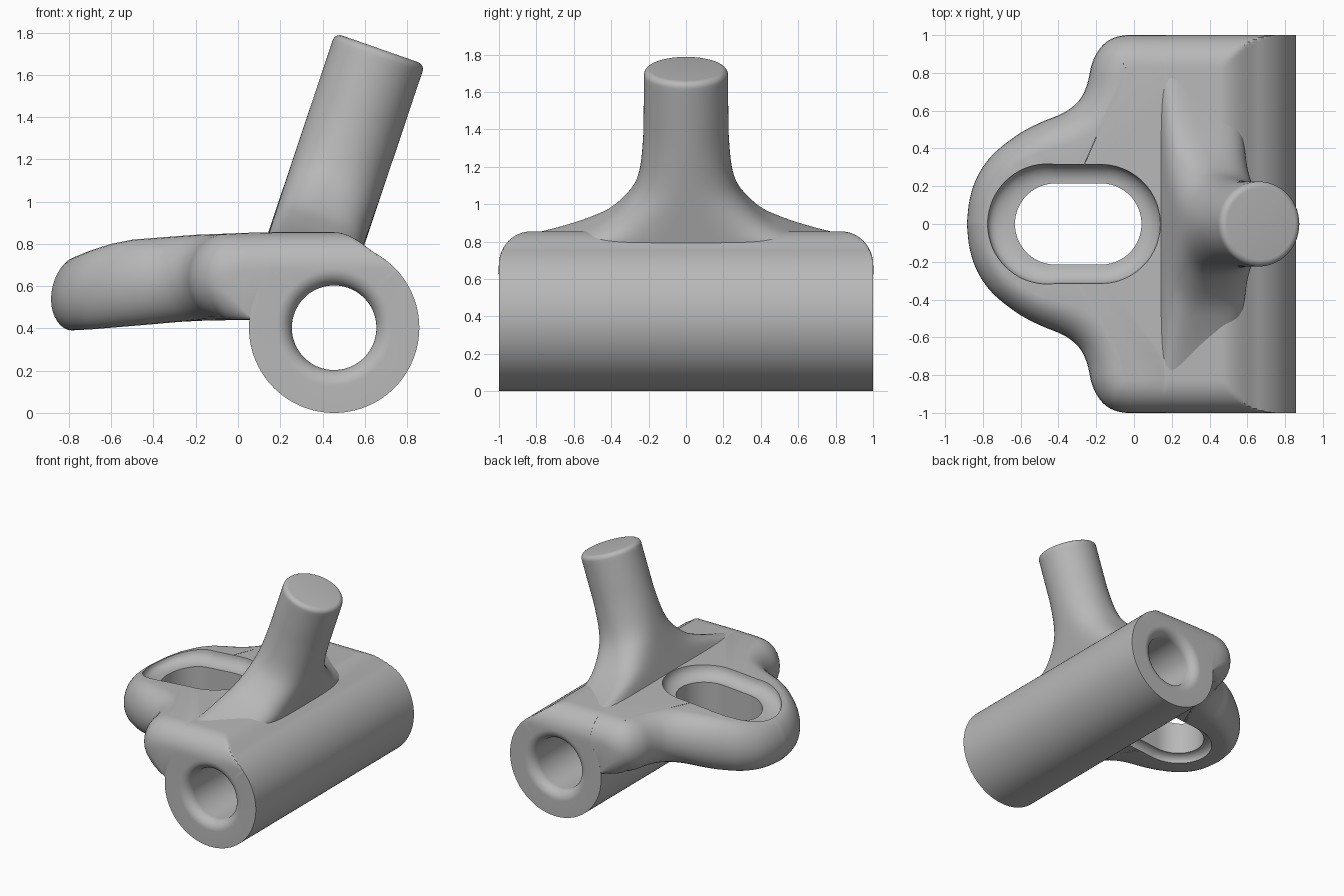
import bpy
import bmesh
from math import sin, cos, pi, sqrt, atan2, radians, hypot

if "Cube" in bpy.data.objects:
    bpy.data.objects.remove(bpy.data.objects["Cube"], do_unlink=True)

grey = bpy.data.materials.new("plain grey")
grey.use_nodes = True
colour = (0.48, 0.48, 0.48, 1)
grey.diffuse_color = colour
grey.node_tree.nodes["Principled BSDF"].inputs["Base Color"].default_value = colour


def clamp(v, lo=0.0, hi=1.0):
    return max(lo, min(hi, v))


def table(x, keys):
    """Linear lookup in (x, value) pairs."""
    for (a, va), (b, vb) in zip(keys, keys[1:]):
        if x <= b:
            return va + (vb - va) * clamp((x - a) / (b - a))
    return keys[-1][1]


def smooth_path(pts, steps):
    """Catmull-Rom curve through tuples of any size."""
    out = []
    for i in range(len(pts) - 1):
        p0, p1, p2 = pts[max(i - 1, 0)], pts[i], pts[i + 1]
        p3 = pts[min(i + 2, len(pts) - 1)]
        for s in range(steps):
            t = s / steps
            out.append(tuple(
                0.5 * (2 * b + (c - a) * t + (2 * a - 5 * b + 4 * c - d) * t * t
                       + (3 * b - a - 3 * c + d) * t ** 3)
                for a, b, c, d in zip(p0, p1, p2, p3)))
    return out + [pts[-1]]


def loft(name, rings, wrap=False, cap=False):
    """Skin closed rings of points into one smooth object."""
    bm = bmesh.new()
    rows = [[bm.verts.new(p) for p in ring] for ring in rings]
    n = len(rows[0])
    for a, b in zip(rows, rows[1:] + rows[:1] if wrap else rows[1:]):
        for i in range(n):
            j = (i + 1) % n
            bm.faces.new((a[i], a[j], b[j], b[i]))
    if cap:
        bm.faces.new(rows[0])
        bm.faces.new(rows[-1])
    bmesh.ops.remove_doubles(bm, verts=bm.verts[:], dist=0.0005)
    bmesh.ops.dissolve_degenerate(bm, edges=bm.edges[:], dist=0.0005)
    bmesh.ops.recalc_face_normals(bm, faces=bm.faces[:])
    mesh = bpy.data.meshes.new(name)
    bm.to_mesh(mesh)
    bm.free()
    mesh.materials.append(grey)
    obj = bpy.data.objects.new(name, mesh)
    bpy.context.collection.objects.link(obj)
    bpy.ops.object.select_all(action="DESELECT")
    obj.select_set(True)
    bpy.context.view_layer.objects.active = obj
    bpy.ops.object.shade_smooth_by_angle(angle=radians(35))


# Barrel: bored tube along y, raised flat on top, upper end edges rounded
BX, BZ, R, TOP, EDGE = 0.455, 0.403, 0.403, 0.855, 0.175
BORE, FLARE = 0.2, 0.075
COUNT = 240


def outer_radius(a):
    if a < pi / 2:
        s = clamp((a - radians(60)) / radians(30))
        return R + 0.049 * s * s * (3 - 2 * s)
    if a < pi:
        return max(R, min((TOP - BZ) / sin(a), 0.305 / max(-cos(a), 0.01)))
    return R


def barrel_ring(y, radius, cap_z=9):
    ring = []
    for i in range(COUNT):
        a = 2 * pi * i / COUNT
        r = radius(a)
        ring.append((BX + r * cos(a), y, min(BZ + r * sin(a), cap_z)))
    return ring


arc = [pi / 2 * k / 12 for k in range(13)]
outside = [(1 - EDGE + EDGE * sin(t), TOP - EDGE + EDGE * cos(t)) for t in arc]
inside = [(1 - FLARE + FLARE * cos(t), BORE + FLARE - FLARE * sin(t)) for t in arc]
rings = [barrel_ring(-y, outer_radius, z) for y, z in reversed(outside)]
rings += [barrel_ring(y, outer_radius, z) for y, z in outside]
rings += [barrel_ring(y, lambda a, r=r: r) for y, r in inside]
rings += [barrel_ring(-y, lambda a, r=r: r) for y, r in reversed(inside)]
loft("barrel", rings, wrap=True)

# Lug plate: rounded outline swept around a long slot
half = smooth_path([(-0.885, 0), (-0.87, 0.13), (-0.83, 0.25), (-0.75, 0.365), (-0.62, 0.47),
                    (-0.5, 0.535), (-0.37, 0.59), (-0.29, 0.655), (-0.248, 0.74),
                    (-0.222, 0.85), (-0.18, 0.93), (-0.12, 0.98), (-0.04, 1), (0.06, 1)], 5)
half += [(0.17, 1)] + [(0.2, 0.8 - 0.05 * k) for k in range(17)]
outline = half + [(x, -y) for x, y in reversed(half[1:-1])]
TOP_Z = [(-0.89, 0.69), (-0.78, 0.735), (-0.7, 0.768), (-0.6, 0.8), (-0.5, 0.82),
         (-0.2, 0.843), (0.1, 0.8545), (0.3, 0.8545)]
LOW_Z = [(-0.89, 0.385), (-0.7, 0.395), (-0.4, 0.42), (-0.15, 0.442), (0.3, 0.442)]
SLOT_X, SLOT_HALF, SLOT_R = -0.295, 0.12, 0.215


def slot_point(a):
    """Point of the slot outline in direction a, with its normal."""
    c, s = cos(a), sin(a)
    if abs(c) * SLOT_R < SLOT_HALF * abs(s):
        side = 1 if s > 0 else -1
        return SLOT_X + SLOT_R * c / abs(s), side * SLOT_R, 0, side
    t = SLOT_HALF * abs(c) + sqrt(SLOT_R ** 2 - (SLOT_HALF * s) ** 2)
    end = SLOT_HALF * (1 if c > 0 else -1)
    return SLOT_X + t * c, t * s, (t * c - end) / SLOT_R, t * s / SLOT_R


def plate_section(i):
    x, y = outline[i]
    (ax, ay), (bx, by) = outline[i - 1], outline[(i + 1) % len(outline)]
    length = hypot(bx - ax, by - ay)
    nx, ny = (ay - by) / length, (bx - ax) / length
    if x > 0:
        nx, ny = 0, (0 if x > 0.18 else (1 if y > 0 else -1))
    nose = clamp(0.1 + (x + 0.885) * 0.13, 0.1, EDGE)
    near_barrel = clamp((x + 0.15) / 0.2)
    section = []
    # full round outer edge, squarer underneath where it meets the barrel
    for k in range(17):
        t = pi / 2 - pi * k / 16
        width = nose if t >= 0 else nose + (0.02 - nose) * near_barrel
        off = width * (1 - cos(t))
        px, py = x - nx * off, y - ny * off
        hi, lo = table(px, TOP_Z), table(px, LOW_Z)
        mid = (hi + lo) / 2
        rise = mid - lo + (width - mid + lo) * near_barrel
        z = hi - rise * (1 - sin(t)) if t >= 0 else lo + rise * (1 + sin(t))
        section.append((px, py, z))
    # slot wall, bottom to top, with a hollow ledge below each rim
    sx, sy, mx, my = slot_point(atan2(y, x - SLOT_X))
    wide = 0.1 + 0.045 * max(0, -mx)
    for ledge, depth, steps, lookup, sign in ((0.06, 0.05, range(8, -1, -1), LOW_Z, 1),
                                              (wide, 0.09, range(9), TOP_Z, -1)):
        for k in steps:
            t = pi / 2 * k / 8
            r = ledge * sin(t)
            px = sx + mx * r
            section.append((px, sy + my * r, table(px, lookup) + sign * depth * cos(t)))
    return section


loft("lug_plate", [plate_section(i) for i in range(len(outline))], wrap=True)

# Leaning post: round at the top, spreading into wide wings at the foot
# each station: distance down, half width along y, half width across, squareness
stations = [(0.035, 0.225, 0.225, 2), (0.22, 0.226, 0.225, 2), (0.4, 0.23, 0.225, 2),
            (0.58, 0.25, 0.225, 2.2), (0.7, 0.3, 0.225, 2.6), (0.82, 0.415, 0.225, 3.3),
            (0.89, 0.55, 0.225, 4), (0.945, 0.7, 0.225, 5), (0.985, 0.85, 0.225, 5.5),
            (1.0, 0.92, 0.225, 6)]
rim = [(0.035 - 0.035 * cos(t), 0.19 + 0.035 * sin(t), 0.19 + 0.035 * sin(t), 2)
       for t in arc[:-1:2]]


def post_ring(d, ry, ru, power):
    ring = []
    for i in range(96):
        a = 2 * pi * i / 96
        c, s = cos(a), sin(a)
        u = ru * abs(c) ** (2 / power) * (1 if c > 0 else -1)
        v = ry * abs(s) ** (2 / power) * (1 if s > 0 else -1)
        ring.append((0.672 - 0.318 * d + 0.944 * u, v, 1.723 - 0.948 * d - 0.33 * u))
    return ring


loft("leaning_post", [post_ring(*s) for s in rim + smooth_path(stations, 5)], cap=True)
